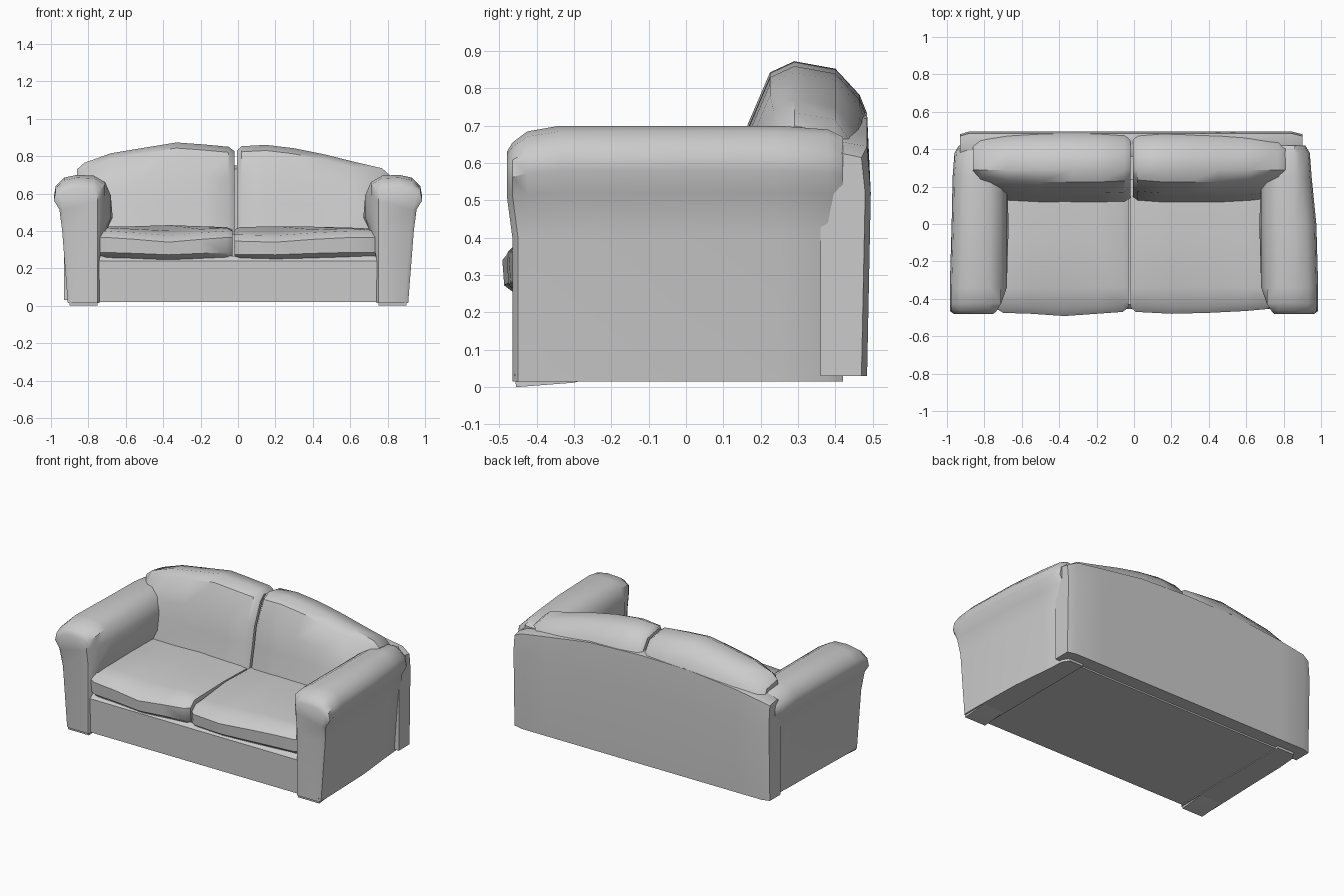
import bpy
import bmesh
from math import radians

cube = bpy.data.objects.get("Cube")
if cube:
    bpy.data.objects.remove(cube, do_unlink=True)

fabric = bpy.data.materials.new("light grey fabric")
fabric.use_nodes = True
GREY = (0.6, 0.6, 0.6, 1)
fabric.diffuse_color = GREY
fabric.node_tree.nodes["Principled BSDF"].inputs["Base Color"].default_value = GREY


def loft(name, rings, bevel=0.0):
    """Skin matching closed rings of points and cap both ends."""
    bm = bmesh.new()
    rows = [[bm.verts.new(p) for p in ring] for ring in rings]
    n = len(rows[0])
    for a, b in zip(rows, rows[1:]):
        for i in range(n):
            j = (i + 1) % n
            bm.faces.new((a[i], a[j], b[j], b[i]))
    bm.faces.new(rows[0])
    bm.faces.new(rows[-1])
    bmesh.ops.recalc_face_normals(bm, faces=bm.faces)
    if bevel:
        sharp = [e for e in bm.edges if e.calc_face_angle(0) > radians(50)]
        bmesh.ops.bevel(bm, geom=sharp, offset=bevel, segments=2,
                        profile=0.5, affect='EDGES')
    mesh = bpy.data.meshes.new(name)
    bm.to_mesh(mesh)
    bm.free()
    mesh.materials.append(fabric)
    for p in mesh.polygons:
        p.use_smooth = True
    mesh.set_sharp_from_angle(angle=radians(40))
    obj = bpy.data.objects.new(name, mesh)
    bpy.context.collection.objects.link(obj)
    return obj


# Rolled arms: one cross-section (x, z) swept from front to back
ARM = [(.74, .015), (.74, .25), (.70, .41), (.67, .47), (.68, .59), (.71, .66),
       (.77, .695), (.86, .70), (.93, .685), (.975, .64), (.985, .58),
       (.955, .52), (.94, .40), (.91, .015)]


def arm_ring(side, y, inner, drop, slide):
    ring = []
    for x, z in ARM:
        lean = -.015 if z > .5 else 0
        x = max(x, inner) - (slide if x > .9 else 0)
        if z > .5:
            z -= drop * (z - .5) / .2
        ring.append((side * x, y + (lean if y < -.4 else 0), z))
    return ring


for side, name in ((1, "left_arm"), (-1, "right_arm")):
    shift = .02 if side > 0 else 0
    stations = [(-.465, .75, .07, .02), (-.45, .735, .045, 0), (-.41, .71, .015, 0),
                (-.34, .68, 0, 0), (0, .67, 0, .01), (.25, .68, 0, .015 + shift),
                (.38, .70, .01, .025 + shift), (.42, .72, .03, .05 + shift)]
    loft(name, [arm_ring(side, *s) for s in stations])

# Back shell with an arched top edge
SHELL = [(-.93, .66), (-.88, .68), (-.7, .71), (-.35, .745), (0, .75),
         (.35, .735), (.65, .69), (.84, .66), (.90, .63)]
shell_rings = []
for x, top in SHELL:
    rear = .485 if abs(x) < .89 else .47
    shell_rings.append([(x, .36, .03), (x, .36, top - .02), (x, .40, top),
                        (x, rear, top - .015), (x, rear + .01, .52), (x, rear, .03)])
loft("back_shell", shell_rings)

# Base between the arms
loft("base", [[(x, -.45, .02), (x, -.455, .24), (x, -.43, .265),
               (x, .40, .265), (x, .40, .02)] for x in (-.76, 0, .77)])


# Back cushions: section (y, z) follows the height of the arched top
def back_ring(x, top, pinch):
    return [(x, .11 + pinch, .38), (x, .145 + pinch, .55),
            (x, .165 + pinch, top - .17), (x, .225 + pinch, top - .03),
            (x, .29, top), (x, .40, top - .02), (x, .465 - pinch / 2, top - .09),
            (x, .485 - pinch / 2, top - .14), (x, .44, top - .19), (x, .44, .38)]


RIGHT_TOP = [(-.86, .73, .06), (-.82, .765, .03), (-.68, .815, .01), (-.5, .845, 0),
             (-.33, .873, 0), (-.18, .862, 0), (-.05, .85, .005), (-.018, .825, .03)]
LEFT_TOP = [(-.005, .83, .03), (.02, .853, .01), (.15, .86, 0), (.3, .842, 0),
            (.45, .812, 0), (.62, .77, .01), (.77, .735, .03), (.81, .70, .06)]
loft("right_back_cushion", [back_ring(*s) for s in RIGHT_TOP])
loft("left_back_cushion", [back_ring(*s) for s in LEFT_TOP])


# Seat cushions: soft front lip, sagging slightly along the width
def seat_ring(x, sag, pull):
    return [(x, .24, .25), (x, .24, .415 - pull / 2), (x, -.10, .425 - pull / 2),
            (x, -.34, .42 - sag - pull / 2), (x, -.44 + pull, .40 - sag),
            (x, -.48 + pull, .365 - sag), (x, -.475 + pull, .285 - sag / 2),
            (x, -.44 + pull, .255 - sag / 3)]


RIGHT_SEAT = [(-.74, 0, .03), (-.70, 0, .005), (-.55, .01, 0), (-.37, .025, -.012),
              (-.2, .01, 0), (-.06, 0, .01), (-.03, 0, .035)]
LEFT_SEAT = [(-.02, .02, .035), (.01, .02, .01), (.2, .025, 0), (.4, .01, .005),
             (.6, 0, .015), (.71, 0, .025), (.75, 0, .045)]
loft("right_seat_cushion", [seat_ring(*s) for s in RIGHT_SEAT])
loft("left_seat_cushion", [seat_ring(*s) for s in LEFT_SEAT])

# Small feet pads under the arm fronts reach the floor
for side, name in ((1, "left_foot"), (-1, "right_foot")):
    loft(name, [[(side * x, -.455, 0), (side * x, -.46, .04), (side * x, -.2, .04),
                 (side * x, -.3, .012)] for x in (.75, .90)])
